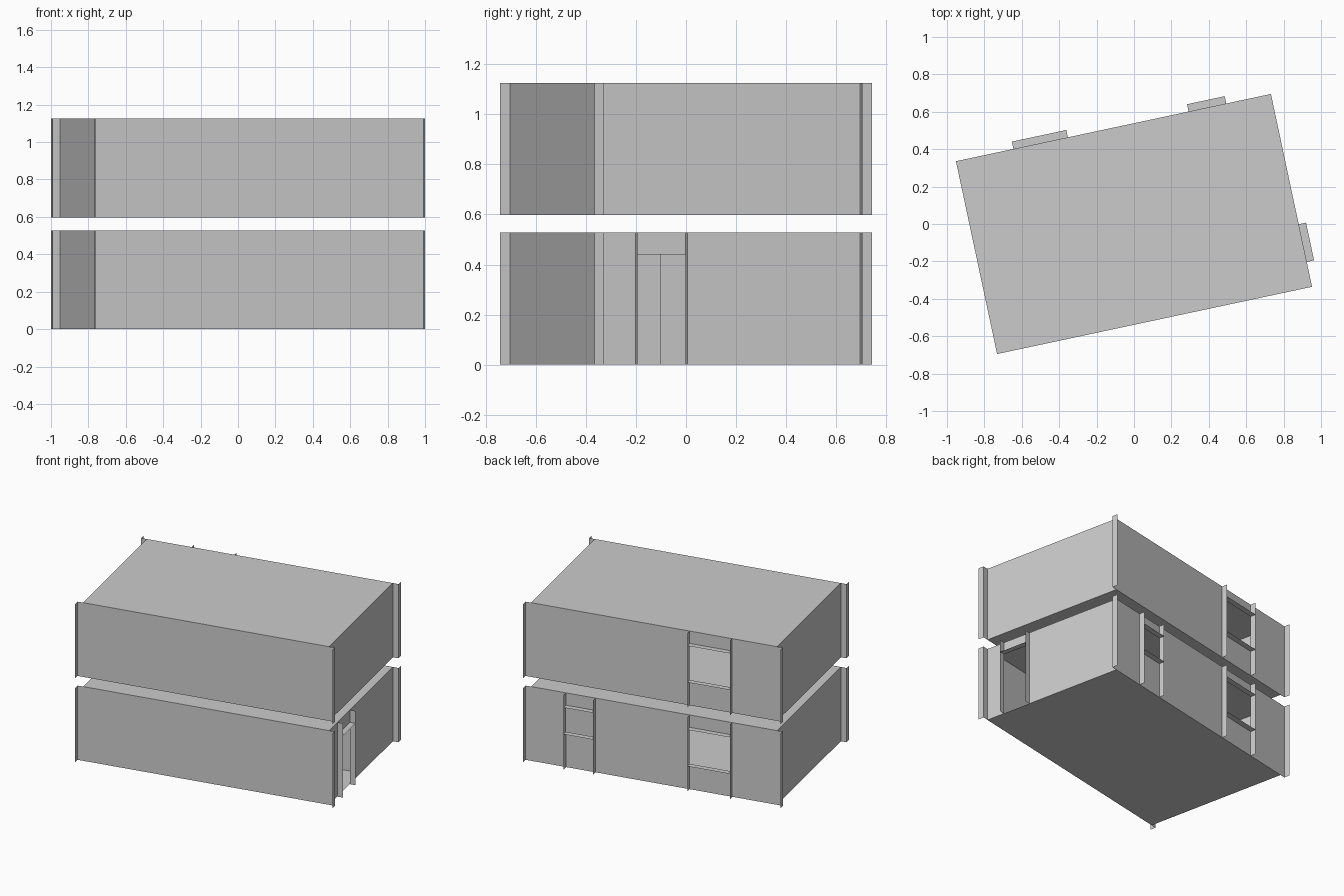
import bpy
from math import radians
from mathutils import Matrix

if "Cube" in bpy.data.objects:
    bpy.data.objects.remove(bpy.data.objects["Cube"])

W, D, T = 0.861, 0.527, 0.04      # half length, half depth, wall thickness
H = 0.528                         # storey height
TURN = Matrix.Rotation(radians(12.05), 4, 'Z')


def make(name, quads, z0):
    """Mesh object from a list of quads in plan-aligned coordinates."""
    verts = [v for q in quads for v in q]
    faces = [tuple(range(i * 4, i * 4 + 4)) for i in range(len(quads))]
    me = bpy.data.meshes.new(name)
    me.from_pydata(verts, [], faces)
    ob = bpy.data.objects.new(name, me)
    ob.matrix_world = Matrix.Translation((0, 0, z0)) @ TURN
    bpy.context.collection.objects.link(ob)
    return ob


def upright(a, b, z0=0, z1=H):
    return [(*a, z0), (*b, z0), (*b, z1), (*a, z1)]


def slab(x0, x1, y0, y1, z):
    return [(x0, y0, z), (x1, y0, z), (x1, y1, z), (x0, y1, z)]


def wall(name, at, half, openings, z0):
    """Single-skin wall; at(s, d) gives the plan point at run s, depth d."""
    skin, frames, s = [], [], -half
    for a, b, sill, head in openings:
        skin.append(upright(at(s, 0), at(a, 0)))
        skin.append(upright(at(a, 0), at(b, 0), head, H))
        if sill:
            skin.append(upright(at(a, 0), at(b, 0), 0, sill))
        # full-height jambs, lintel and sill plates stick out from the skin
        for e in (a, b):
            frames.append(upright(at(e, 0), at(e, T)))
        for z in ([sill, head] if sill else [head]):
            frames.append([(*at(a, 0), z), (*at(b, 0), z), (*at(b, T), z), (*at(a, T), z)])
        s = b
    skin.append(upright(at(s, 0), at(half, 0)))
    make(name, skin, z0)
    if frames:
        make(name + "_reveals", frames, z0)


def partition(name, x0, x1, y0, y1, z0):
    c = [(x0, y0), (x1, y0), (x1, y1), (x0, y1)]
    make(name, [upright(c[i], c[(i + 1) % 4]) for i in range(4)], z0)


big_window = (-0.547, -0.249, 0.18, 0.44)
small_window = (0.411, 0.617, 0.25, 0.44)
door = (-0.391, -0.185, 0, 0.44)

storeys = [("lower", 0.0, [big_window, small_window], [door]),
           ("upper", 0.597, [big_window], [])]

for tag, z0, back, right in storeys:
    make(tag + "_floor", [slab(-W, W, -D, D, 0)], z0)
    make(tag + "_ceiling", [slab(-W, W, -D, D, H)], z0)
    wall(tag + "_back_wall", lambda s, d: (s, D + d), W, back, z0)
    wall(tag + "_front_wall", lambda s, d: (s, -D - d), W, [], z0)
    wall(tag + "_right_wall", lambda s, d: (W + d, s), D, right, z0)
    wall(tag + "_left_wall", lambda s, d: (-W - d, s), D, [], z0)
    # L-shaped fins left at the four corners
    fins = []
    for i in (-1, 1):
        for j in (-1, 1):
            p, q, r = (i * W, j * D), (i * (W + T), j * D), (i * (W + T), j * (D + T))
            fins += [upright(p, q), upright(q, r)]
    make(tag + "_corner_fins", fins, z0)
    # inner partitions
    partition(tag + "_cross_partition", 0.165, 0.22, -D, -0.15, z0)
    partition(tag + "_long_partition", 0.165, W, 0.0, 0.04, z0)
